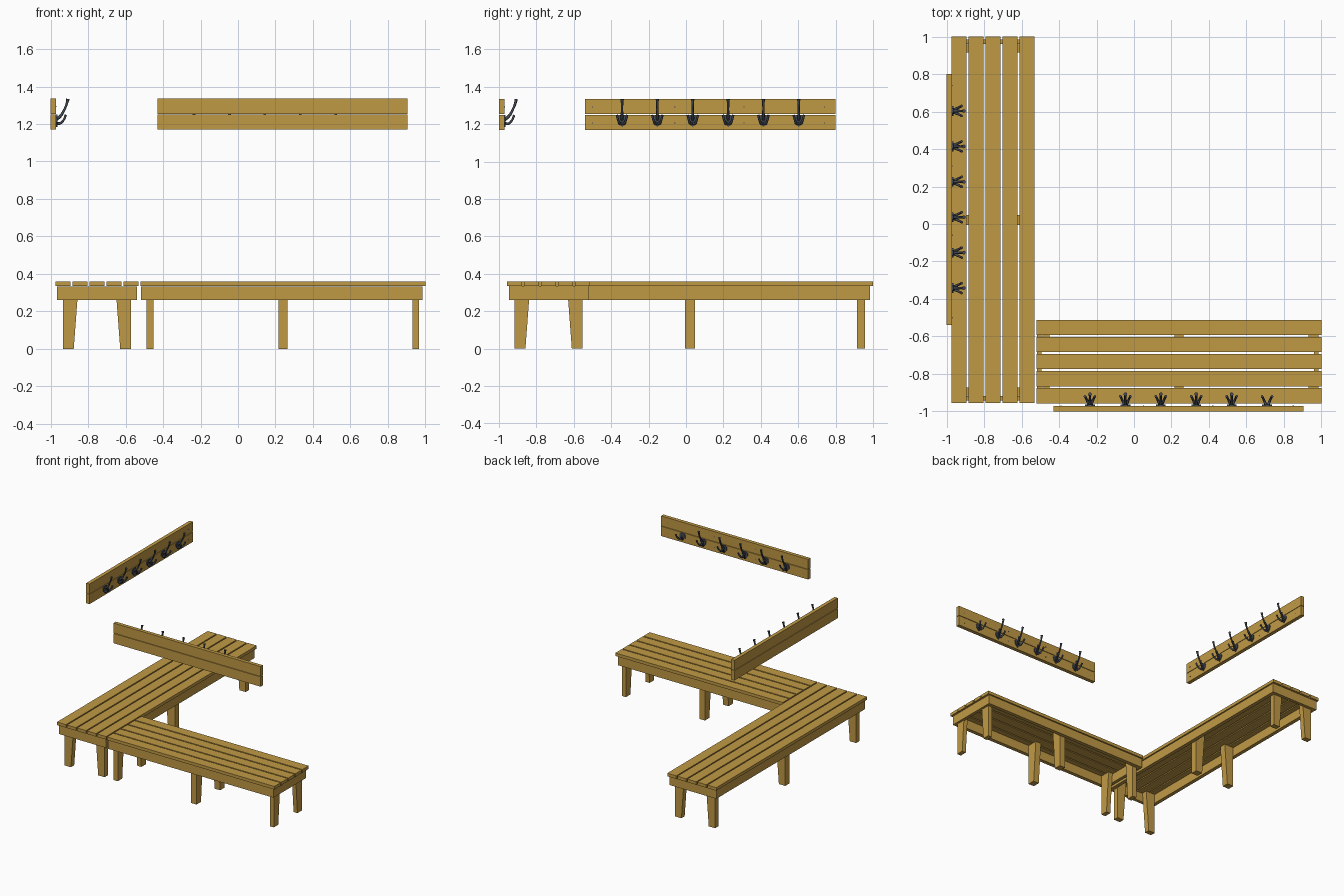
import bpy, bmesh
from mathutils import Vector

if "Cube" in bpy.data.objects:
    bpy.data.objects.remove(bpy.data.objects["Cube"])


def material(name, rgb):
    m = bpy.data.materials.new(name)
    m.diffuse_color = (*rgb, 1)
    m.use_nodes = True
    m.node_tree.nodes["Principled BSDF"].inputs["Base Color"].default_value = m.diffuse_color
    return m


WOOD = material("warm wood", (0.53, 0.32, 0.06))
IRON = material("dark iron", (0.06, 0.07, 0.09))

# Everything is laid out as u (along the wall), v (away from the wall), z.
ALONG_X = lambda u, v, z: (u, v, z)
ALONG_Y = lambda u, v, z: (v, u, z)


def finish(bm, name, mat, smooth=False):
    bmesh.ops.recalc_face_normals(bm, faces=bm.faces)
    me = bpy.data.meshes.new(name)
    bm.to_mesh(me)
    bm.free()
    me.materials.append(mat)
    ob = bpy.data.objects.new(name, me)
    bpy.context.collection.objects.link(ob)
    if smooth:
        me.polygons.foreach_set("use_smooth", [True] * len(me.polygons))
    return ob


def block(name, to, u, v, z, mat=WOOD, v_top=None):
    """Box over the ranges u, v, z; v_top gives a different v range at the top."""
    bm = bmesh.new()
    rings = []
    for h, (a, b) in ((z[0], v), (z[1], v_top or v)):
        rings.append([bm.verts.new(to(*p)) for p in
                      ((u[0], a, h), (u[1], a, h), (u[1], b, h), (u[0], b, h))])
    lo, hi = rings
    bm.faces.new(lo)
    bm.faces.new(hi)
    for i in range(4):
        j = (i + 1) % 4
        bm.faces.new((lo[i], lo[j], hi[j], hi[i]))
    return finish(bm, name, mat)


def bench(label, to, slat_u, frame_u, v0, leg_us):
    v1 = v0 + 0.445
    mid = (v0 + v1) / 2
    # seat slats
    for i in range(5):
        a = v0 + i * 0.091
        block(f"{label}_seat_slat", to, slat_u, (a, a + 0.081), (0.335, 0.36))
    # apron frame
    f0, f1 = v0 + 0.01, v1 - 0.01
    for a in (f0, f1 - 0.03):
        block(f"{label}_side_rail", to, frame_u, (a, a + 0.03), (0.26, 0.334))
    for a in (frame_u[0], frame_u[1] - 0.025):
        block(f"{label}_end_rail", to, (a, a + 0.025), (f0 + 0.03, f1 - 0.03), (0.26, 0.334))
    # legs, upright outside and tapered inside
    for lu in leg_us:
        for s in (-1, 1):
            foot = sorted((mid + s * 0.182, mid + s * 0.124))
            top = sorted((mid + s * 0.182, mid + s * 0.099))
            block(f"{label}_leg", to, lu, foot, (0, 0.334), v_top=top)


def prong(name, to, points, radii):
    """Curved round bar through the points, with rounded-off tip."""
    cu = bpy.data.curves.new(name, "CURVE")
    cu.dimensions = "3D"
    cu.bevel_depth = 1
    cu.bevel_resolution = 2
    cu.resolution_u = 5
    cu.use_fill_caps = True
    sp = cu.splines.new("BEZIER")
    sp.bezier_points.add(len(points) - 1)
    for bp, p, r in zip(sp.bezier_points, points, radii):
        bp.co = to(*p)
        bp.radius = r
        bp.handle_left_type = bp.handle_right_type = "AUTO"
    cu.materials.append(IRON)
    ob = bpy.data.objects.new(name, cu)
    bpy.context.collection.objects.link(ob)


def hook(label, to, u, upper=True):
    w = -0.97
    # shield-shaped wall plate
    outline = [(-0.012, 1.25), (0.012, 1.25), (0.026, 1.235), (0.024, 1.21),
               (0, 1.185), (-0.024, 1.21), (-0.026, 1.235)]
    bm = bmesh.new()
    face = bm.faces.new([bm.verts.new(to(u + a, w, z)) for a, z in outline])
    ext = bmesh.ops.extrude_face_region(bm, geom=[face])["geom"]
    bmesh.ops.translate(bm, vec=Vector(to(0, 0.006, 0)),
                        verts=[e for e in ext if isinstance(e, bmesh.types.BMVert)])
    finish(bm, f"{label}_hook_plate", IRON)
    # tall middle prong with a widened tip
    if upper:
        prong(f"{label}_upper_hook", to,
              [(u, w, 1.225), (u, -0.95, 1.24), (u, -0.925, 1.28), (u, -0.91, 1.322), (u, -0.908, 1.334)],
              (0.009, 0.008, 0.006, 0.007, 0.01))
    # two short splayed prongs
    for s in (-1, 1):
        prong(f"{label}_lower_hook", to,
              [(u + s * 0.004, w, 1.205), (u + s * 0.012, -0.95, 1.203),
               (u + s * 0.021, -0.93, 1.222), (u + s * 0.027, -0.919, 1.248)],
              (0.008, 0.007, 0.006, 0.007))


def coat_rack(label, to, u, hooks, bare=()):
    # two backing boards
    for z in ((1.17, 1.25), (1.254, 1.335)):
        block(f"{label}_board", to, u, (-1.0, -0.97), z)
    # screw heads
    for d in (0.04, 0.48, 0.85, 1.28):
        for z in (1.207, 1.293):
            a = u[0] + d
            block(f"{label}_screw", to, (a - 0.003, a + 0.003), (-0.975, -0.969),
                  (z - 0.003, z + 0.003), IRON)
    for i, h in enumerate(hooks):
        hook(label, to, h, i not in bare)


bench("long_bench", ALONG_Y, (-0.955, 1.0), (-0.943, 0.985), -0.975,
      ((-0.915, -0.872), (-0.005, 0.048), (0.915, 0.957)))
bench("short_bench", ALONG_X, (-0.52, 1.0), (-0.518, 0.985), -0.957,
      ((-0.487, -0.45), (0.215, 0.265), (0.932, 0.967)))
coat_rack("left_rack", ALONG_Y, (-0.54, 0.80), [-0.342 + 0.189 * i for i in range(6)])
coat_rack("front_rack", ALONG_X, (-0.43, 0.905), [-0.235 + 0.189 * i for i in range(6)], bare=(5,))
